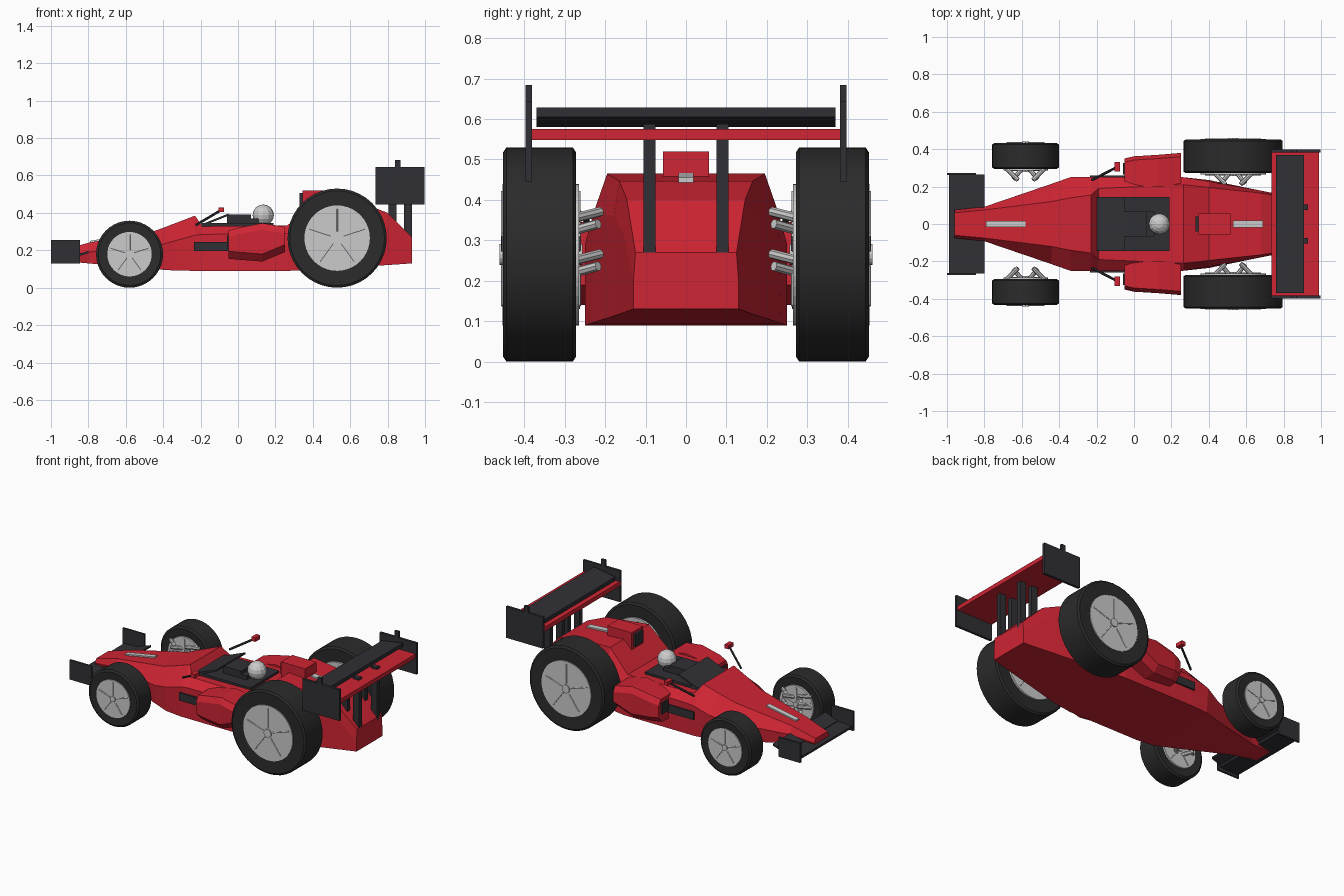
import bpy, bmesh, math
from mathutils import Vector

if "Cube" in bpy.data.objects:
    bpy.data.objects.remove(bpy.data.objects["Cube"])


def material(name, rgb):
    m = bpy.data.materials.new(name)
    m.diffuse_color = (*rgb, 1)
    m.use_nodes = True
    m.node_tree.nodes["Principled BSDF"].inputs["Base Color"].default_value = m.diffuse_color
    return m


RED = material("red_paint", (0.62, 0.018, 0.033))
DARK = material("dark_panel", (0.03, 0.03, 0.036))
TYRE = material("tyre_rubber", (0.024, 0.024, 0.025))


def finish(name, bm, mat=None, mirror=False, smooth=False):
    bmesh.ops.recalc_face_normals(bm, faces=bm.faces)
    me = bpy.data.meshes.new(name)
    bm.to_mesh(me)
    bm.free()
    ob = bpy.data.objects.new(name, me)
    bpy.context.collection.objects.link(ob)
    if mat:
        me.materials.append(mat)
    if mirror:
        mod = ob.modifiers.new("mirror", "MIRROR")
        mod.use_axis = (False, True, False)
    if smooth:
        bpy.context.view_layer.objects.active = ob
        ob.select_set(True)
        bpy.ops.object.shade_smooth_by_angle(angle=math.radians(30))
        ob.select_set(False)
    return ob


def loft(name, sections, mat=None, mirror=False):
    bm = bmesh.new()
    rings = [[bm.verts.new(p) for p in s] for s in sections]
    n = len(rings[0])
    for a, b in zip(rings, rings[1:]):
        for i in range(n):
            j = (i + 1) % n
            bm.faces.new((a[i], a[j], b[j], b[i]))
    bm.faces.new(rings[0])
    bm.faces.new(rings[-1])
    return finish(name, bm, mat, mirror)


def extrude(name, profile, y0, y1, mat=None, mirror=False):
    return loft(name, [[(x, y, z) for x, z in profile] for y in (y0, y1)], mat, mirror)


def box(name, x, y, z, mat=None, mirror=False):
    return extrude(name, [(x[0], z[0]), (x[1], z[0]), (x[1], z[1]), (x[0], z[1])], *y, mat, mirror)


def plate(name, a, b, thick, hw, mat=None):
    return extrude(name, [a, b, (b[0], b[1] + thick), (a[0], a[1] + thick)], -hw, hw, mat)


def rods(name, pairs, r, mat=None, sides=8):
    bm = bmesh.new()
    for a, b in pairs:
        a, b = Vector(a), Vector(b)
        q = (b - a).to_track_quat("Z", "Y")
        ends = [[bm.verts.new(p + q @ Vector((r * math.cos(t), r * math.sin(t), 0)))
                 for t in (2 * math.pi * k / sides for k in range(sides))] for p in (a, b)]
        for i in range(sides):
            j = (i + 1) % sides
            bm.faces.new((ends[0][i], ends[0][j], ends[1][j], ends[1][i]))
        bm.faces.new(ends[0])
        bm.faces.new(ends[1])
    return finish(name, bm, mat, True)


def lathe(name, cx, cz, profile, mat=None, sides=40):
    # profile of (radius, y), closed into a ring
    bm = bmesh.new()
    rings = [[bm.verts.new((cx + r * math.cos(t), y, cz + r * math.sin(t))) for r, y in profile]
             for t in (2 * math.pi * k / sides for k in range(sides))]
    n = len(profile)
    for k in range(sides):
        a, b = rings[k], rings[(k + 1) % sides]
        for i in range(n):
            j = (i + 1) % n
            bm.faces.new((a[i], a[j], b[j], b[i]))
    return finish(name, bm, mat, True, True)


# Main body: x, then (half width, z) at bottom, shoulder and top
stations = [
    (-0.96, (0.06, 0.145), (0.075, 0.17), (0.06, 0.195)),
    (-0.80, (0.085, 0.13), (0.092, 0.19), (0.075, 0.24)),
    (-0.44, (0.205, 0.098), (0.215, 0.22), (0.12, 0.305)),
    (-0.34, (0.24, 0.092), (0.25, 0.25), (0.14, 0.343)),
    (-0.23, (0.25, 0.09), (0.25, 0.28), (0.155, 0.385)),
    (-0.19, (0.25, 0.09), (0.25, 0.285), (0.19, 0.328)),
    (0.265, (0.25, 0.09), (0.25, 0.29), (0.21, 0.333)),
    (0.40, (0.235, 0.095), (0.228, 0.37), (0.195, 0.465)),
    (0.68, (0.178, 0.113), (0.178, 0.36), (0.165, 0.447)),
    (0.80, (0.155, 0.121), (0.155, 0.32), (0.146, 0.40)),
    (0.93, (0.13, 0.13), (0.13, 0.2), (0.125, 0.27)),
]
loft("main_body", [[(x, y, z) for y, z in half] + [(x, -y, z) for y, z in reversed(half)]
                   for x, *half in stations], RED)

# Centre stripes on nose and engine cover
plate("nose_stripe", (-0.79, 0.238), (-0.58, 0.276), 0.012, 0.016)
plate("cover_stripe", (0.53, 0.452), (0.69, 0.441), 0.014, 0.018)

# Side pods with intakes and long side vents
pods = []
for x, zb, zt, yo in ((-0.052, 0.155, 0.305, 0.35), (0.0, 0.15, 0.32, 0.362),
                      (0.13, 0.14, 0.345, 0.37), (0.25, 0.19, 0.325, 0.38)):
    pods.append([(x, 0.2, zb), (x, yo - 0.04, zb), (x, yo, zb + 0.04),
                 (x, yo, zt - 0.035), (x, yo - 0.02, zt), (x, 0.2, zt)])
loft("side_pod", pods, RED, True)
box("pod_intake", (-0.06, -0.03), (0.265, 0.325), (0.21, 0.28), DARK, True)
box("side_vent", (-0.235, -0.05), (0.235, 0.26), (0.195, 0.245), DARK, True)

# Cockpit
box("cockpit_floor", (-0.195, 0.19), (-0.145, 0.145), (0.30, 0.345), DARK)
plate("windscreen", (-0.20, 0.325), (-0.05, 0.385), 0.012, 0.145, DARK)
box("dashboard", (-0.06, 0.07), (-0.068, 0.068), (0.33, 0.39), DARK)
box("headrest", (0.07, 0.11), (-0.068, 0.068), (0.33, 0.37), DARK)
bm = bmesh.new()
bmesh.ops.create_uvsphere(bm, u_segments=12, v_segments=8, radius=0.057)
bmesh.ops.translate(bm, verts=bm.verts, vec=(0.135, 0, 0.388))
finish("driver_helmet", bm)

# Air intake above the engine
box("air_box", (0.345, 0.515), (-0.057, 0.057), (0.38, 0.52), RED)
box("air_box_mouth", (0.33, 0.35), (-0.04, 0.04), (0.43, 0.505), DARK)

# Mirrors
rods("mirror_stalk", [((-0.225, 0.235, 0.335), (-0.09, 0.305, 0.415))], 0.007, DARK, 6)
box("mirror", (-0.103, -0.075), (0.282, 0.332), (0.405, 0.43), RED, True)

# Front wing
plate("front_wing_plane", (-0.99, 0.145), (-0.86, 0.15), 0.014, 0.27, DARK)
plate("front_wing_flap", (-0.89, 0.155), (-0.80, 0.185), 0.012, 0.265, DARK)
box("front_wing_endplate", (-1.0, -0.845), (0.262, 0.274), (0.13, 0.255), DARK, True)

# Rear wing
box("rear_wing_plane", (0.735, 0.99), (-0.395, 0.395), (0.548, 0.575), RED)
plate("rear_wing_flap", (0.76, 0.58), (0.91, 0.605), 0.024, 0.37, DARK)
box("rear_wing_endplate", (0.735, 0.997), (0.381, 0.397), (0.445, 0.645), DARK, True)
box("rear_wing_fin", (0.84, 0.87), (0.381, 0.397), (0.64, 0.684), DARK, True)
for i, x in enumerate((0.805, 0.888)):
    box(f"rear_wing_pillar_{i}", (x, x + 0.042), (0.075, 0.105), (0.25, 0.588), DARK, True)

# Wheels: name, x, radius, rim radius, inner y, outer y
for name, cx, R, r, yi, yo in (("front", -0.58, 0.179, 0.118, 0.295, 0.432),
                               ("rear", 0.53, 0.265, 0.174, 0.272, 0.452)):
    lathe(name + "_tyre", cx, R, [(r, yi + 0.004), (R - 0.012, yi), (R, yi + 0.008),
                                  (R, yo - 0.008), (R - 0.012, yo), (r, yo - 0.004)], TYRE)
    m = (yi + yo) / 2
    rods(name + "_rim", [((cx, yi - 0.008, R), (cx, yo + 0.002, R))], r + 0.001, None, 40)
    rods(name + "_hub", [((cx, yi - 0.016, R), (cx, yo + 0.009, R))], r * 0.15, None, 16)
    spokes = []
    for k in range(5):
        t = math.radians(90 + 72 * k)
        c, s = math.cos(t), math.sin(t)
        spokes += [((cx + 0.2 * r * c, y, R + 0.2 * r * s), (cx + 0.9 * r * c, y, R + 0.9 * r * s))
                   for y in (yi - 0.008, yo + 0.002)]
    rods(name + "_rim_spokes", spokes, 0.004, None, 6)
    # Suspension arms, two splayed pairs at two heights
    arms = []
    for dz in (-0.25, 0.35):
        for sx in (-1, 1):
            z = R + dz * r
            arms.append(((cx + sx * 0.02, yi, z), (cx + sx * 0.065, yi - 0.055, z + 0.015)))
            arms.append(((cx + sx * 0.1, yi, z + 0.03), (cx + sx * 0.04, yi - 0.06, z + 0.045)))
    rods(name + "_suspension_arms", arms, 0.012)
